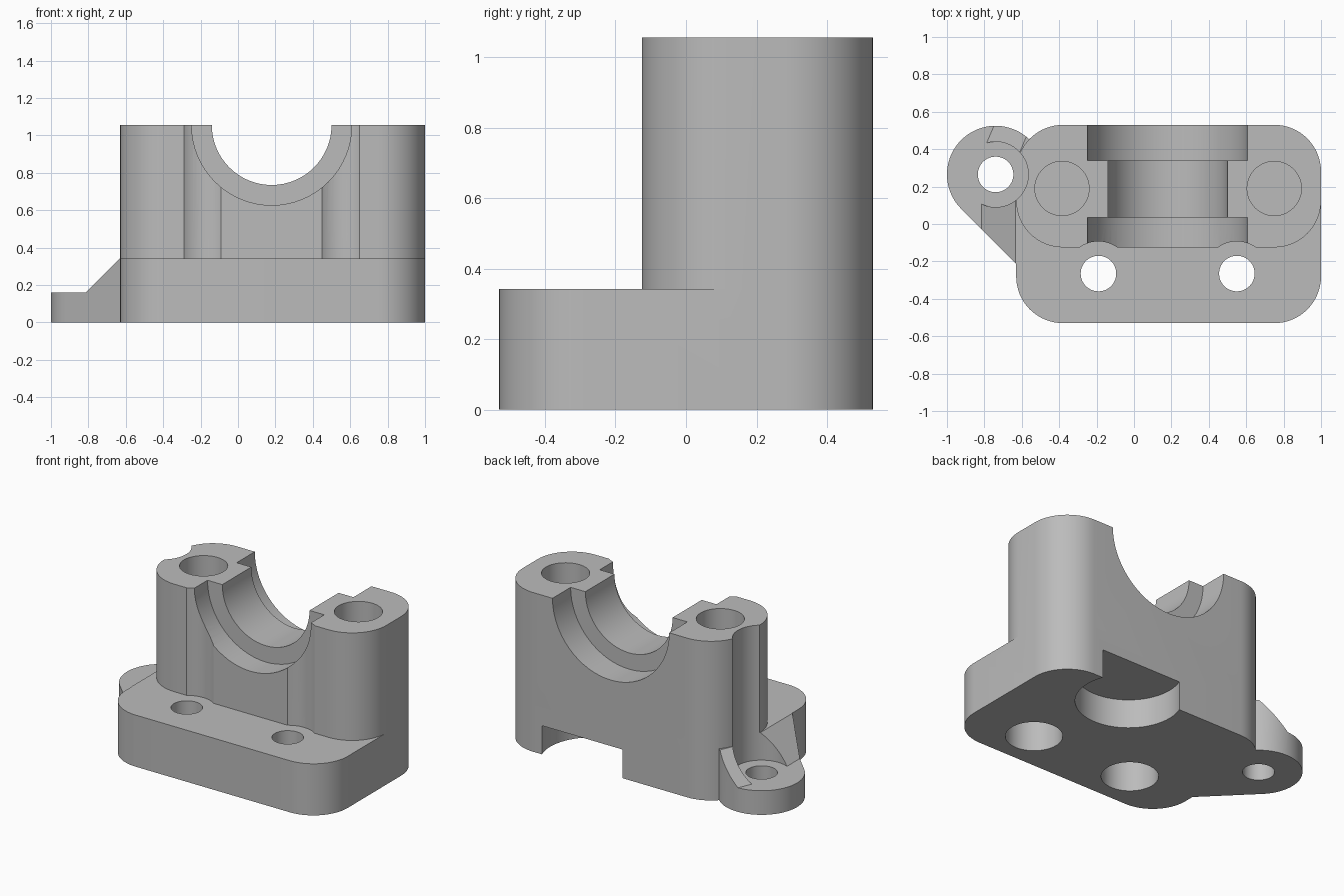
import bpy, bmesh, math
from mathutils import Matrix

cube = bpy.data.objects.get("Cube")
if cube:
    bpy.data.objects.remove(cube, do_unlink=True)

TOP, STEP, EAR_TOP = 1.055, 0.342, 0.16
EAR = (-0.74, 0.265)          # ear hole centre
BORE_X = 0.18                 # bearing axis
BOLT_X, BOLT_Y = (-0.385, 0.75), 0.19
FRONT_HOLES = ((-0.19, -0.265), (0.55, -0.265))

grey = bpy.data.materials.new("cast grey")
grey.use_nodes = True
grey.diffuse_color = (0.5, 0.5, 0.5, 1)
grey.node_tree.nodes["Principled BSDF"].inputs["Base Color"].default_value = (0.5, 0.5, 0.5, 1)


def prism(name, outline, low, high, matrix=Matrix()):
    """Extrude a flat outline from low to high, then place it."""
    bm = bmesh.new()
    face = bm.faces.new([bm.verts.new((x, y, low)) for x, y in outline])
    ext = bmesh.ops.extrude_face_region(bm, geom=[face])
    moved = [v for v in ext["geom"] if isinstance(v, bmesh.types.BMVert)]
    bmesh.ops.translate(bm, verts=moved, vec=(0, 0, high - low))
    bm.transform(matrix)
    bmesh.ops.recalc_face_normals(bm, faces=bm.faces)
    mesh = bpy.data.meshes.new(name)
    bm.to_mesh(mesh)
    bm.free()
    mesh.materials.append(grey)
    obj = bpy.data.objects.new(name, mesh)
    bpy.context.collection.objects.link(obj)
    return obj


def arc(cx, cy, r, start, end, steps):
    angles = [math.radians(start + (end - start) * i / steps) for i in range(steps + 1)]
    return [(cx + r * math.cos(a), cy + r * math.sin(a)) for a in angles]


def disc(centre, r):
    return arc(*centre, r, 0, 360 * 63 / 64, 63)


def rounded(x0, x1, y0, y1, r):
    corners = ((x1 - r, y1 - r), (x0 + r, y1 - r), (x0 + r, y0 + r), (x1 - r, y0 + r))
    return [p for i, c in enumerate(corners)
            for p in arc(*c, r, 90 * i, 90 * i + 90, 16)]


def combine(target, tool, operation="DIFFERENCE"):
    """Apply a boolean and discard the tool."""
    tool.hide_render = True
    mod = target.modifiers.new("boolean", "BOOLEAN")
    mod.operation, mod.solver, mod.object = operation, "EXACT", tool
    bpy.context.view_layer.objects.active = target
    bpy.ops.object.modifier_apply(modifier=mod.name)
    bpy.data.objects.remove(tool, do_unlink=True)


# Upper bearing block, with the screw-head scallops in its front
block = prism("bearing_block", rounded(-0.63, 1, -0.125, 0.53, 0.25), 0.1, TOP)
for c in FRONT_HOLES:
    combine(block, prism("scallop", disc(c, 0.172), STEP, 2))

# Side ear with two sloping webs
upright = Matrix.Rotation(math.pi / 2, 4, "X")
ear_outline = arc(*EAR, 0.26, 225, 42, 40) + [(-0.5, 0.3), (-0.58, 0.1), (-0.6, -0.243)]
ear = prism("side_ear", ear_outline, 0, STEP)
slope = [(0, 0), (-1, 0), (-1, 1), (1, 1)]
combine(ear, prism("front_slope", slope, 0, 2,
                   Matrix.Translation((-0.815, 0.28, EAR_TOP)) @ upright))
combine(ear, prism("rear_slope", slope, -1, 0.3,
                   Matrix.Translation((-0.77, 0.475, EAR_TOP))
                   @ Matrix.Rotation(math.radians(-23), 4, "Z") @ upright))

# Base plate joined with the block and the ear
body = prism("bearing_bracket", rounded(-0.63, 1, -0.53, 0.53, 0.25), 0, STEP)
combine(body, block, "UNION")
combine(body, ear, "UNION")

# Bearing bore, wider at both ends
for name, r, y0, y1 in (("bore", 0.32, -1, 1), ("front_recess", 0.428, -1, 0.035),
                        ("rear_recess", 0.428, 0.34, 1)):
    combine(body, prism(name, disc((BORE_X, TOP), r), -y1, -y0, upright))

# Blind bolt holes in the top
for x in BOLT_X:
    combine(body, prism("bolt_hole", disc((x, BOLT_Y), 0.145), 0.45, 2))

# Ear seat and hole
combine(body, prism("ear_seat", disc(EAR, 0.175), EAR_TOP, 2))
combine(body, prism("ear_hole", disc(EAR, 0.095), -1, 1))

# Front holes, counterbored from below
for c in FRONT_HOLES:
    combine(body, prism("front_hole", disc(c, 0.095), -1, 1))
    combine(body, prism("counterbore", disc(c, 0.17), -1, 0.2))

# Round pocket under the rear edge
combine(body, prism("rear_pocket", disc((0.39, 0.415), 0.317), -1, 0.19))

bpy.ops.object.select_all(action="DESELECT")
body.select_set(True)
bpy.context.view_layer.objects.active = body
bpy.ops.object.shade_smooth_by_angle(angle=math.radians(30))
